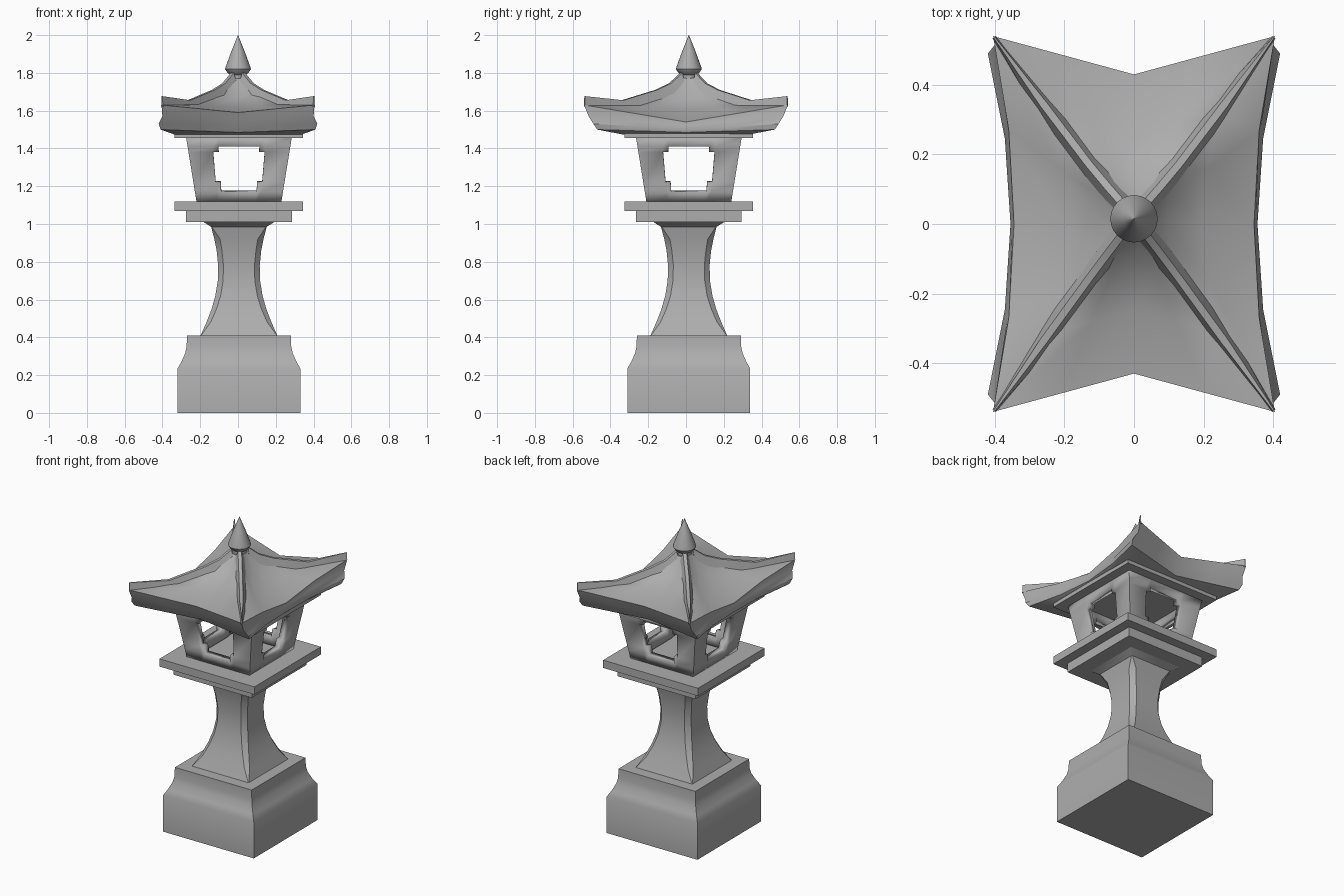
import bpy, bmesh, math
from mathutils import Vector

cube = bpy.data.objects.get("Cube")
if cube:
    bpy.data.objects.remove(cube, do_unlink=True)

stone = bpy.data.materials.new("grey_stone")
stone.use_nodes = True
GREY = (0.42, 0.42, 0.42, 1)
stone.diffuse_color = GREY
stone.node_tree.nodes["Principled BSDF"].inputs["Base Color"].default_value = GREY

CX, CY = 0.005, 0.015    # axis of the post and lamp housing
CORNERS = [(-1, -1), (1, -1), (1, 1), (-1, 1)]


def finish(bm, name, angle=30):
    bmesh.ops.remove_doubles(bm, verts=bm.verts, dist=0.0002)
    bmesh.ops.recalc_face_normals(bm, faces=bm.faces)
    mesh = bpy.data.meshes.new(name)
    bm.to_mesh(mesh)
    bm.free()
    obj = bpy.data.objects.new(name, mesh)
    bpy.context.collection.objects.link(obj)
    mesh.materials.append(stone)
    bpy.ops.object.select_all(action='DESELECT')
    obj.select_set(True)
    bpy.context.view_layer.objects.active = obj
    bpy.ops.object.shade_smooth_by_angle(angle=math.radians(angle))
    return obj


def loft(name, rings, angle=30):
    """Skin a stack of equal-length rings and cap both ends."""
    bm = bmesh.new()
    loops = [[bm.verts.new(p) for p in ring] for ring in rings]
    n = len(loops[0])
    for low, high in zip(loops, loops[1:]):
        for i in range(n):
            j = (i + 1) % n
            bm.faces.new((low[i], low[j], high[j], high[i]))
    bm.faces.new(loops[0][::-1])
    bm.faces.new(loops[-1])
    return finish(bm, name, angle)


def square(half, z):
    return [(CX + sx * half, CY + sy * half, z) for sx, sy in CORNERS]


def octagon(half, cut, z):
    """Square ring with chamfered corners."""
    ring = []
    for k, (sx, sy) in enumerate(CORNERS):
        pair = [(sx * half, sy * (half - cut)), (sx * (half - cut), sy * half)]
        if k % 2 == 1:
            pair.reverse()
        ring += [(CX + x, CY + y, z) for x, y in pair]
    return ring


def turned(radius, z, sides=24):
    return [(radius * math.cos(2 * math.pi * i / sides),
             CY + radius * math.sin(2 * math.pi * i / sides), z) for i in range(sides)]


# Pedestal with a curved shoulder
loft("pedestal", [square(h, z) for h, z in [
    (0.325, 0), (0.325, 0.235), (0.305, 0.27), (0.285, 0.315),
    (0.277, 0.35), (0.275, 0.41)]])

# Waisted post with chamfers that run out to points
loft("post", [octagon(h, c, z) for h, c, z in [
    (0.205, 0.001, 0.405), (0.172, 0.022, 0.48), (0.145, 0.026, 0.55), (0.125, 0.028, 0.62),
    (0.112, 0.028, 0.70), (0.11, 0.028, 0.78), (0.118, 0.028, 0.86),
    (0.13, 0.03, 0.92), (0.147, 0.004, 0.985), (0.19, 0.001, 1.012)]])

# Flat slabs
for name, half, low, high in [("lower_slab", 0.28, 1.01, 1.07),
                              ("upper_slab", 0.34, 1.07, 1.12),
                              ("ceiling_slab", 0.34, 1.455, 1.48)]:
    loft(name, [square(half, low), square(half, high)])


# Lamp housing: four leaning walls with stepped windows
def lean(z):
    return 0.225 + 0.055 * (z - 1.12) / 0.34


def wall_point(turn, u, z):
    x, y = u * lean(z), -lean(z)
    for _ in range(turn):
        x, y = -y, x
    return (CX + x, CY + y, z)


columns = [-1, -0.51, -0.4, 0.4, 0.51, 1]
rows = [1.12, 1.17, 1.22, 1.38, 1.41, 1.46]
bm = bmesh.new()
for turn in range(4):
    for c in range(5):
        for r in range(5):
            if (c == 2 and 0 < r < 4) or (r == 2 and 0 < c < 4):
                continue
            bm.faces.new([bm.verts.new(wall_point(turn, columns[a], rows[b]))
                          for a, b in [(c, r), (c + 1, r), (c + 1, r + 1), (c, r + 1)]])
housing = finish(bm, "lamp_housing")
shell = housing.modifiers.new("wall_thickness", 'SOLIDIFY')
shell.thickness = 0.05
shell.offset = -1
shell.use_even_offset = True


# Sweeping roof: each ring gives a corner, a side middle and a front middle
def roof_ring(corner, side, front, oy=0, steps=4):
    ring = []
    for k, (sx, sy) in enumerate(CORNERS):
        ex, ey = CORNERS[(k + 1) % 4]
        on_front = sy == ey
        mid_out, mid_z = front if on_front else side
        for i in range(steps):
            s = -1 + 2 * i / steps
            bend = abs(s) if on_front else s * s
            z = mid_z + (corner[2] - mid_z) * abs(s)
            if on_front:
                x = ex * corner[0] * s
                y = sy * (mid_out + (corner[1] - mid_out) * bend)
            else:
                x = sx * (mid_out + (corner[0] - mid_out) * bend)
                y = ey * corner[1] * s
            ring.append((x, y + oy, z))
    return ring


loft("roof", [
    roof_ring((0.34, 0.34, 1.475), (0.335, 1.475), (0.34, 1.475)),
    roof_ring((0.41, 0.47, 1.50), (0.35, 1.485), (0.38, 1.485)),
    roof_ring((0.42, 0.49, 1.53), (0.355, 1.50), (0.40, 1.52)),
    roof_ring((0.40, 0.515, 1.57), (0.35, 1.52), (0.41, 1.55)),
    roof_ring((0.405, 0.54, 1.63), (0.345, 1.54), (0.43, 1.59)),
    roof_ring((0.24, 0.315, 1.635), (0.20, 1.605), (0.245, 1.62)),
    roof_ring((0.12, 0.15, 1.69), (0.10, 1.665), (0.12, 1.67), 0.01),
    roof_ring((0.04, 0.045, 1.775), (0.04, 1.77), (0.045, 1.77), CY),
], 35)

# Triangular ribs along the four hips
rib_path = [(0.03, 0.04, 1.80), (0.075, 0.095, 1.745), (0.13, 0.165, 1.71),
            (0.26, 0.34, 1.655), (0.402, 0.537, 1.677)]
for index, (sx, sy) in enumerate(CORNERS):
    rings = []
    for k, (x, y, z) in enumerate(rib_path):
        across = Vector((-sy * 0.8, sx * 0.6, 0)) * (0.03 if k < 4 else 0.006)
        crest = Vector((sx * x, sy * y + CY * (1 - k / 4), z))
        foot = crest - Vector((0, 0, 0.055))
        rings.append([foot - across, foot + across,
                      crest + across * 0.35, crest - across * 0.35])
    loft("hip_rib_%d" % (index + 1), rings)

# Finial
loft("finial", [turned(r, z) for r, z in [
    (0.04, 1.75), (0.04, 1.79), (0.055, 1.80), (0.068, 1.82),
    (0.066, 1.83), (0.035, 1.915), (0.001, 2.0)]], 40)
